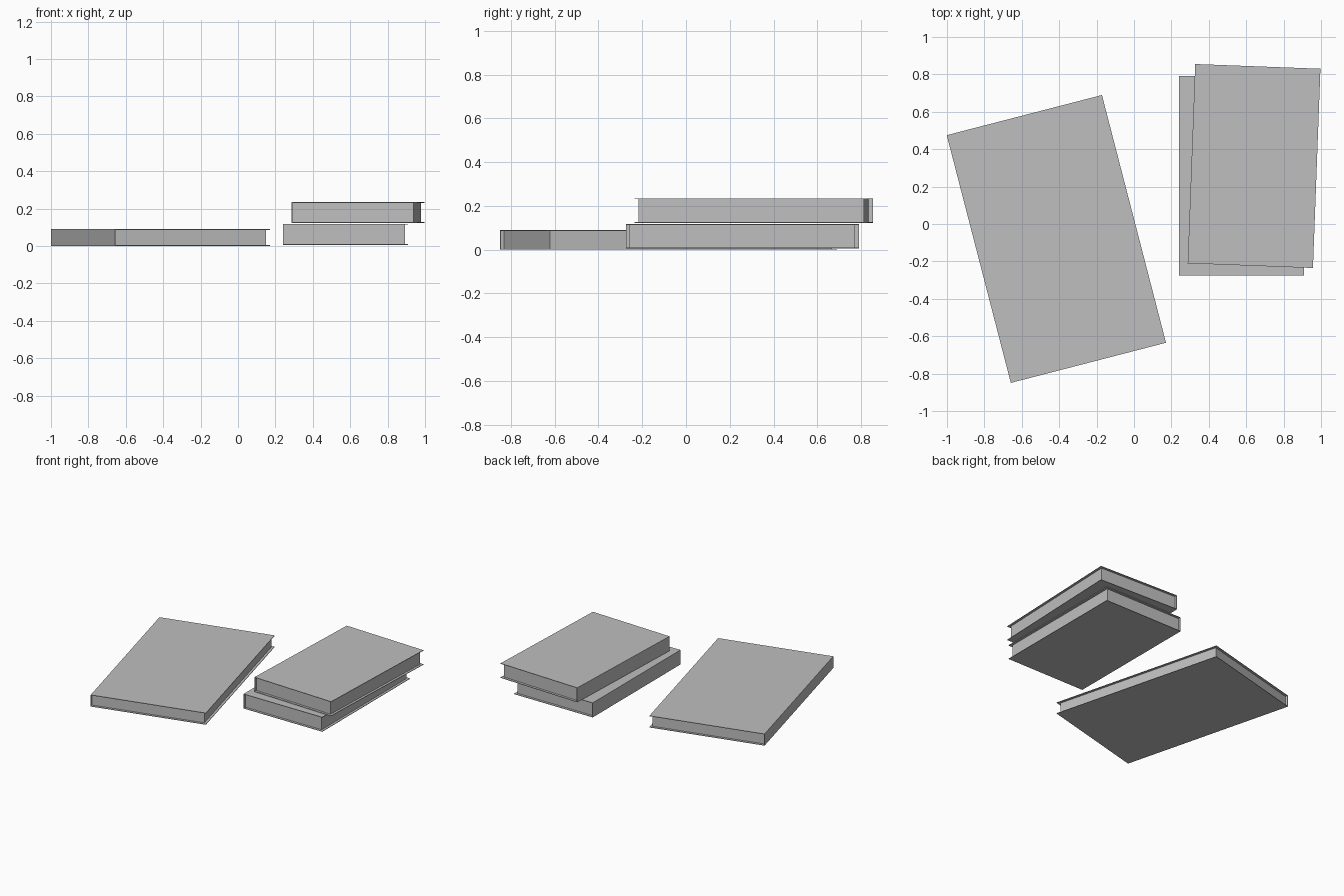
import bpy
import math
from mathutils import Matrix, Vector

cube = bpy.data.objects.get("Cube")
if cube:
    bpy.data.objects.remove(cube, do_unlink=True)

COLOUR = (0.52, 0.52, 0.52, 1.0)
grey = bpy.data.materials.new("plain grey")
grey.use_nodes = True
grey.diffuse_color = COLOUR
grey.node_tree.nodes["Principled BSDF"].inputs["Base Color"].default_value = COLOUR

BOARD = 0.004   # cover board thickness
INSET = 0.018   # how far the covers overhang the pages


def box(name, low, high, placement):
    """Axis-aligned box in book space, moved into place."""
    low, high = Vector(low), Vector(high)
    bpy.ops.mesh.primitive_cube_add(size=1)
    obj = bpy.context.object
    obj.name = name
    size = high - low
    obj.data.transform(Matrix.Translation((low + high) / 2)
                       @ Matrix.Diagonal((size.x, size.y, size.z, 1)))
    obj.matrix_world = placement
    obj.data.materials.append(grey)


def book(name, centre, width, length, height, angle):
    """Hardback with two covers, a spine on its -x side and a page block."""
    place = Matrix.Translation(centre) @ Matrix.Rotation(math.radians(angle), 4, "Z")
    x, y, top = width / 2, length / 2, height - BOARD
    box(name + "_back_cover", (-x, -y, 0), (x, y, BOARD), place)
    box(name + "_front_cover", (-x, -y, top), (x, y, height), place)
    box(name + "_spine", (-x, -y, BOARD), (-x + BOARD, y, top), place)
    box(name + "_pages", (-x + BOARD, -y + INSET, BOARD),
        (x - INSET, y - INSET, top), place)


# Large book lying alone, and two smaller ones stacked
book("large_book", (-0.415, -0.08, 0), 0.857, 1.368, 0.09, 14.5)
book("lower_book", (0.575, 0.258, 0.006), 0.67, 1.066, 0.112, 0)
book("upper_book", (0.642, 0.31, 0.123), 0.67, 1.066, 0.112, -2.15)
